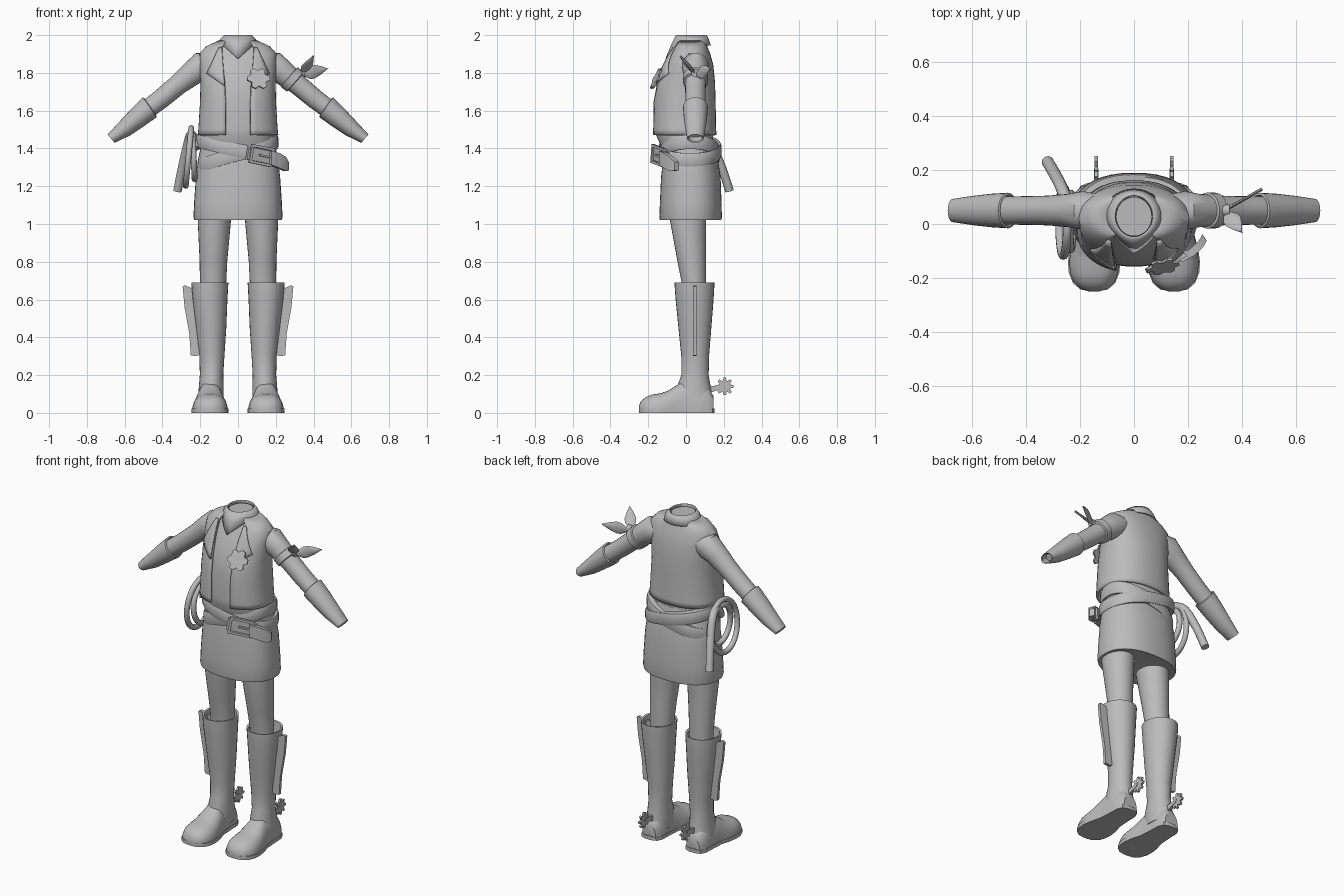
import bpy, bmesh, math
from mathutils import Vector, Matrix

if "Cube" in bpy.data.objects:
    bpy.data.objects.remove(bpy.data.objects["Cube"])

grey = bpy.data.materials.new("plain_grey")
grey.diffuse_color = (0.5, 0.5, 0.5, 1)
grey.use_nodes = True
grey.node_tree.nodes["Principled BSDF"].inputs["Base Color"].default_value = grey.diffuse_color


def finish(name, bm, angle=40):
    bmesh.ops.recalc_face_normals(bm, faces=bm.faces)
    me = bpy.data.meshes.new(name)
    bm.to_mesh(me)
    bm.free()
    me.materials.append(grey)
    me.shade_smooth()
    me.set_sharp_from_angle(angle=math.radians(angle))
    ob = bpy.data.objects.new(name, me)
    bpy.context.collection.objects.link(ob)
    return ob


def loft(name, rings, closed=True, cap=True, loop=False, thick=0):
    bm = bmesh.new()
    rows = [[bm.verts.new(p) for p in r] for r in rings]
    n = len(rows[0])
    for a, b in list(zip(rows, rows[1:])) + ([(rows[-1], rows[0])] if loop else []):
        for i in range(n if closed else n - 1):
            j = (i + 1) % n
            bm.faces.new((a[i], a[j], b[j], b[i]))
    if cap and closed and not loop:
        bm.faces.new(rows[0])
        bm.faces.new(rows[-1])
    ob = finish(name, bm)
    if thick:
        mod = ob.modifiers.new("thickness", 'SOLIDIFY')
        mod.thickness, mod.offset = thick, 0
    return ob


def spow(v, e):
    return math.copysign(abs(v) ** e, v)


def ring(z, hx, y0, y1, gap=0, cx=0, p=2.3, n=40):
    """Horizontal superellipse, starting at the front; gap leaves it open there."""
    cy, hy = (y0 + y1) / 2, (y1 - y0) / 2
    a = math.asin((gap / hx) ** (p / 2)) if gap else 0
    ts = [a + (2 * math.pi - 2 * a) * i / (n - 1 if gap else n) for i in range(n)]
    return [(cx + hx * spow(math.sin(t), 2 / p), cy - hy * spow(math.cos(t), 2 / p), z) for t in ts]


def tube(name, pts, r, cyclic=False):
    cu = bpy.data.curves.new(name, 'CURVE')
    cu.dimensions = '3D'
    cu.bevel_depth, cu.bevel_resolution, cu.resolution_u = r, 3, 6
    cu.use_fill_caps = True
    sp = cu.splines.new('NURBS')
    sp.points.add(len(pts) - 1)
    for q, p in zip(sp.points, pts):
        q.co = (*p, 1)
    sp.use_cyclic_u, sp.use_endpoint_u, sp.order_u = cyclic, not cyclic, 4
    cu.materials.append(grey)
    ob = bpy.data.objects.new(name, cu)
    bpy.context.collection.objects.link(ob)
    bpy.ops.object.select_all(action='DESELECT')
    ob.select_set(True)
    bpy.context.view_layer.objects.active = ob
    bpy.ops.object.convert(target='MESH')


def plate(name, outline, mat, t):
    """Flat outline in local x/z, thickened along local y."""
    loft(name, [[mat @ Vector((x, y, z)) for x, z in outline] for y in (-t / 2, t / 2)])


def star(points, r0, r1):
    out = []
    for i in range(points):
        for k, r in ((-.28, r0), (.28, r0), (.5, r1)):
            a = 2 * math.pi * (i + k * (1 if k == .5 else .6)) / points
            out.append((r * math.cos(a), r * math.sin(a)))
    return out


# Shirt, vest and skirt: z, half width, front y, back y, vest opening
vest = [(1.47, .207, -.172, .155, .065), (1.50, .203, -.172, .153, .065), (1.65, .194, -.17, .15, .066),
        (1.75, .192, -.152, .147, .07), (1.84, .197, -.113, .138, .08), (1.90, .197, -.08, .122, .085),
        (1.935, .165, -.06, .108, .085), (1.965, .10, -.045, .10, .06)]
loft("vest", [ring(*v) for v in vest], closed=False, thick=.014)
loft("shirt", [ring(1.36, .18, -.11, .15)] +
     [ring(z, hx - .014, a + .014, b - .012) for z, hx, a, b, g in vest])
loft("skirt", [ring(1.03, .19, -.10, .15), ring(1.02, .232, -.138, .187), ring(1.035, .236, -.141, .19),
               ring(1.12, .232, -.138, .188), ring(1.25, .223, -.132, .183), ring(1.35, .21, -.12, .168),
               ring(1.42, .195, -.11, .152), ring(1.45, .185, -.11, .145)])


def front_y(x, z):
    """Vest front surface at x, z."""
    for a, b in zip(vest, vest[1:]):
        if a[0] <= z <= b[0]:
            f = (z - a[0]) / (b[0] - a[0])
            hx, y0, y1 = (a[i] + f * (b[i] - a[i]) for i in (1, 2, 3))
            s = min(abs(x) / hx, .98) ** 2.3
            return (y0 + y1) / 2 - (y1 - y0) / 2 * (1 - s) ** (1 / 2.3)
    return vest[0][2]


# Lapels folded over the vest front
for s, side in ((-1, "right"), (1, "left")):
    rows = []
    for i in range(7):
        f = i / 6
        zi, zo = 1.935 - .205 * f, 1.935 - .14 * f
        xi, xo = .085 - .015 * f, .10 + .065 * f
        rows.append([(s * x, front_y(x, z) - .014, z) for k in range(5)
                     for x, z in [(xi + (xo - xi) * k / 4, zi + (zo - zi) * k / 4)]])
    loft(side + "_lapel", rows, closed=False, thick=.009)

# Neck and pointed collar
loft("neck", [ring(1.92, .075, -.05, .105, p=2), ring(1.985, .066, -.045, .10, p=2)])
top, low = ring(1.998, .07, -.05, .107, p=2), ring(1.945, .11, -.065, .128, p=2)
low = [(x, y - .04 * max(0, 1 - abs(x) / .08) * (y < 0),
        z - .07 * max(0, 1 - abs(x) / .08) * (y < 0)) for x, y, z in low]
loft("collar", [top, [tuple((Vector(a) + Vector(b)) / 2 + Vector((0, 0, .007))) for a, b in zip(top, low)], low],
     cap=False, thick=.007)


def limb_ring(x, z, deg, h, hy, s, y=.05, n=24):
    """Ring across an arm sloping down by deg, in-plane half size h."""
    a = math.radians(deg)
    return [(s * (x + math.sin(a) * h * math.cos(t)), y + hy * math.sin(t), z + math.cos(a) * h * math.cos(t))
            for t in (2 * math.pi * i / n for i in range(n))]


for s, side in ((-1, "right"), (1, "left")):
    # Sleeve and flared cuff
    loft(side + "_sleeve", [limb_ring(*a, s) for a in (
        (.13, 1.85, 10, .055, .06), (.19, 1.835, 25, .077, .072), (.24, 1.80, 40, .066, .062),
        (.32, 1.735, 42, .054, .055), (.41, 1.66, 42, .052, .053), (.49, 1.60, 38, .05, .052))])
    loft(side + "_cuff", [limb_ring(*a, s) for a in (
        (.48, 1.608, 37, .046, .048), (.464, 1.62, 35, .056, .058), (.467, 1.618, 35, .064, .066),
        (.53, 1.565, 36, .057, .062), (.60, 1.505, 38, .046, .054), (.672, 1.452, 40, .029, .043),
        (.668, 1.455, 40, .023, .036), (.64, 1.477, 40, .023, .036))])
    # Leg and boot shaft
    loft(side + "_leg", [ring(z, h, a, b, cx=s * x, p=2, n=28) for z, x, h, a, b in (
        (.5, .135, .06, -.01, .105), (.7, .132, .07, -.025, .107), (.8, .13, .073, -.045, .107),
        (1.02, .125, .088, -.085, .107), (1.2, .105, .095, -.09, .13))])
    loft(side + "_boot_shaft", [ring(z, h, a, b, cx=s * x, p=2, n=28) for z, x, h, a, b in (
        (.05, .145, .068, -.05, .145), (.13, .142, .066, -.05, .132), (.2, .14, .062, -.025, .12),
        (.3, .138, .066, -.025, .122), (.45, .142, .08, -.04, .134), (.6, .148, .092, -.055, .146),
        (.67, .149, .097, -.06, .15), (.69, .149, .098, -.06, .15), (.687, .149, .087, -.05, .14),
        (.62, .147, .08, -.042, .13))])
    # Rounded foot as sections along y, then the sole
    foot = []
    for y, h, t in ((-.25, .02, .035), (-.24, .052, .06), (-.215, .077, .083), (-.18, .09, .097), (-.14, .093, .103),
                    (-.10, .088, .115), (-.06, .08, .14), (-.02, .07, .165), (.06, .066, .165), (.12, .062, .13),
                    (.145, .045, .09)):
        foot.append([(s * .148 + h * spow(math.cos(a), .8), y, .01 + (t - .01) * max(0, math.sin(a)) ** .8)
                     for a in (math.pi * i / 16 for i in range(17))])
    loft(side + "_foot", foot)
    half = ((-.25, .012), (-.243, .05), (-.22, .078), (-.18, .094), (-.14, .097), (-.09, .09), (-.03, .073),
            (.05, .068), (.11, .066), (.14, .052), (.152, .025))
    out = [(s * .148 + h, y) for y, h in half] + [(s * .148 - h, y) for y, h in reversed(half)]
    loft(side + "_sole", [[(x, y, z) for x, y in out] for z in (0, .022)])
    # Side flap on the boot
    plate(side + "_boot_flap", [(s * x, z) for x, z in (
        (.19, .67), (.245, .66), (.28, .675), (.293, .67), (.283, .56), (.258, .42), (.25, .305), (.225, .30),
        (.19, .31))], Matrix.Translation((0, .047, 0)), .018)
    # Spur arm and toothed wheel
    turn = Matrix.Rotation(math.pi / 2, 4, 'Z')
    plate(side + "_spur_arm", [(.12, .105), (.20, .13), (.205, .15), (.12, .14)],
          Matrix.Translation((s * .14, 0, 0)) @ turn, .018)
    plate(side + "_spur_wheel", star(8, .047, .029), Matrix.Translation((s * .14, .205, .14)) @ turn, .012)


# Two crossing belts
def belt(name, z0, slope, bulge, h):
    rows = []
    for i in range(48):
        t = 2 * math.pi * i / 48
        x, y = math.sin(t), -math.cos(t)
        rows.append([((.198 + d) * spow(x, .87), .022 + (.142 + d) * spow(y, .87), z0 + slope * .2 * x + k * h)
                     for d, k in ((-.015, -.5), (bulge - .005, -.5), (bulge, -.3), (bulge, .3), (bulge - .005, .5),
                                  (-.015, .5))])
    loft(name, rows, loop=True)


belt("upper_belt", 1.37, .32, .016, .075)
belt("buckled_belt", 1.39, -.25, .024, .07)

# Buckle frame, prong and hanging strap end
place = (Matrix.Translation((.125, -.148, 1.362)) @ Matrix.Rotation(math.radians(27), 4, 'Z')
         @ Matrix.Rotation(math.radians(10), 4, 'Y'))


def bar(name, x, z, w, h, y=0, t=.016):
    plate(name, [(x - w, z - h), (x + w, z - h), (x + w, z + h), (x - w, z + h)],
          place @ Matrix.Translation((0, y, 0)), t)


for k in (-1, 1):
    bar("buckle_side", k * .062, 0, .007, .05)
    bar("buckle_edge", 0, k * .043, .062, .007)
bar("buckle_prong", .02, 0, .035, .005, -.004)
bar("belt_under_buckle", 0, 0, .08, .034, .012, .02)
loft("strap_end", [[(x + .008 * k, y - .012 * k, z + j * h) for k, j in ((-1, -1), (1, -1), (1, 1), (-1, 1))]
                   for x, y, z, h in ((.17, -.13, 1.35, .037), (.215, -.105, 1.335, .04),
                                      (.248, -.075, 1.317, .037), (.262, -.05, 1.305, .022))])

# Badge on the vest
plate("badge", star(6, .062, .044), Matrix.Translation((.108, -.158, 1.77))
      @ Matrix.Rotation(math.radians(12), 4, 'Z') @ Matrix.Rotation(math.radians(-24), 4, 'X'), .009)

# Scarf band, knot and two leaf-shaped ends on the left arm
loft("scarf_band", [limb_ring(*a, 1) for a in ((.268, 1.782, 41, .05, .05), (.272, 1.778, 41, .069, .067),
                                               (.302, 1.752, 41, .067, .066), (.306, 1.748, 41, .05, .05))])
tube("scarf_knot", [(.31, .05, 1.79), (.325, .05, 1.80), (.34, .05, 1.80), (.355, .05, 1.80)], .022)
for name, a, b, side in (("scarf_end_outer", (.335, .05, 1.79), (.475, .13, 1.822), (0, 0, 1)),
                         ("scarf_end_upper", (.335, .05, 1.79), (.40, -.03, 1.89), (.75, .5, -.1))):
    a, b = Vector(a), Vector(b)
    w = Vector(side)
    nrm = (b - a).cross(w).normalized()
    loft(name, [[a.lerp(b, f) + w * (h * math.cos(t)) + nrm * (.006 * math.sin(t))
                 for t in (math.pi * i / 4 for i in range(8))]
                for f, h in ((0, .01), (.15, .016), (.35, .034), (.5, .036), (.75, .022), (1, .001))])

# Coiled rope on the right hip, with a tail hanging behind
for name, x, rz, ry, lean in (("rope_coil_outer", -.262, .15, .125, .1), ("rope_coil_inner", -.235, .115, .10, -.05)):
    tube(name, [(x + lean * rz * math.sin(t), .01 + ry * 1.05 * math.cos(t), 1.355 + rz * 1.05 * math.sin(t))
                for t in (2 * math.pi * i / 14 for i in range(14))], .016, True)
tube("rope_tail", [(-.22, -.02, 1.40), (-.235, .02, 1.47), (-.25, .08, 1.485), (-.265, .13, 1.44),
                   (-.285, .17, 1.35), (-.305, .205, 1.26), (-.32, .23, 1.175)], .023)
